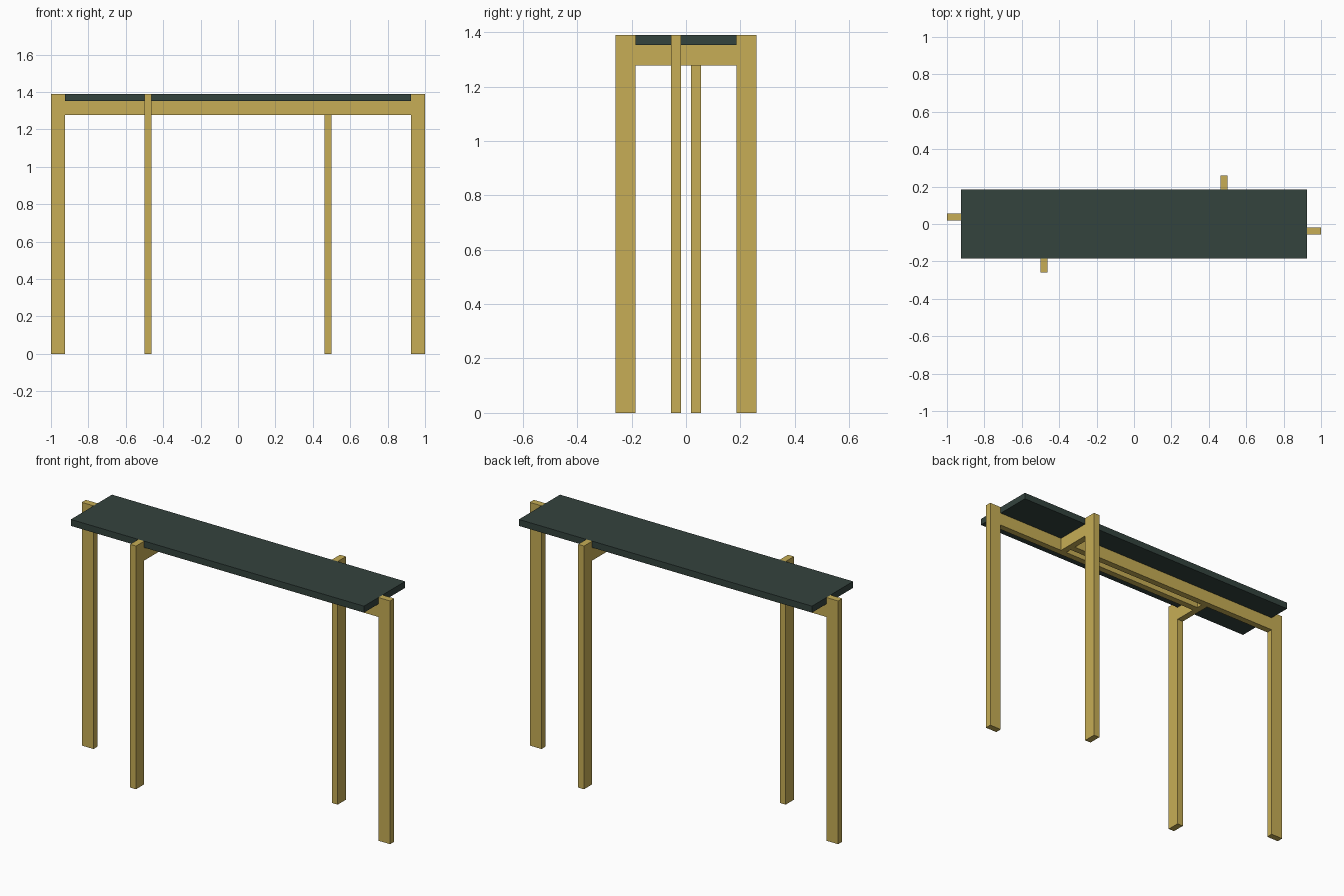
import bpy

cube = bpy.data.objects.get("Cube")
if cube:
    bpy.data.objects.remove(cube, do_unlink=True)

U = 1 / 27  # board thickness; every dimension is a multiple of it


def material(name, rgb):
    m = bpy.data.materials.new(name)
    m.use_nodes = True
    m.diffuse_color = (*rgb, 1)
    bsdf = m.node_tree.nodes["Principled BSDF"]
    bsdf.inputs["Base Color"].default_value = (*rgb, 1)
    bsdf.inputs["Roughness"].default_value = 0.7
    return m


wood = material("ochre_wood", (0.57, 0.42, 0.092))
green = material("dark_green", (0.034, 0.056, 0.048))


def box(name, x, y, z, mat, turn=1):
    """Box from ranges in board units; turn=-1 rotates it half a turn about z."""
    center = (turn * sum(x) / 2 * U, turn * sum(y) / 2 * U, sum(z) / 2 * U)
    bpy.ops.mesh.primitive_cube_add(size=1, location=center)
    ob = bpy.context.object
    ob.name = name
    ob.scale = ((x[1] - x[0]) * U, (y[1] - y[0]) * U, (z[1] - z[0]) * U)
    bpy.ops.object.transform_apply(location=False, rotation=False, scale=True)
    ob.data.materials.append(mat)
    return ob


FULL = (0, 37.5)       # legs reach the upper face of the top
RAIL = (34.5, 36.5)    # rails sit directly under the top

# Table top
box("table_top", (-25, 25), (-5, 5), (36.5, 37.5), green)

# Pinwheel frame: each half is the other turned by 180 degrees
for turn, end, side in ((1, "left", "front"), (-1, "right", "back")):
    box(end + "_leg", (25, 27), (-1.5, -0.5), FULL, wood, turn)
    box(end + "_long_rail", (-12.5, 25), (-1.5, -0.5), RAIL, wood, turn)
    box(side + "_leg", (-13.5, -12.5), (-7, -5), FULL, wood, turn)
    box(side + "_cross_rail", (-13.5, -12.5), (-5, 0.5), RAIL, wood, turn)
